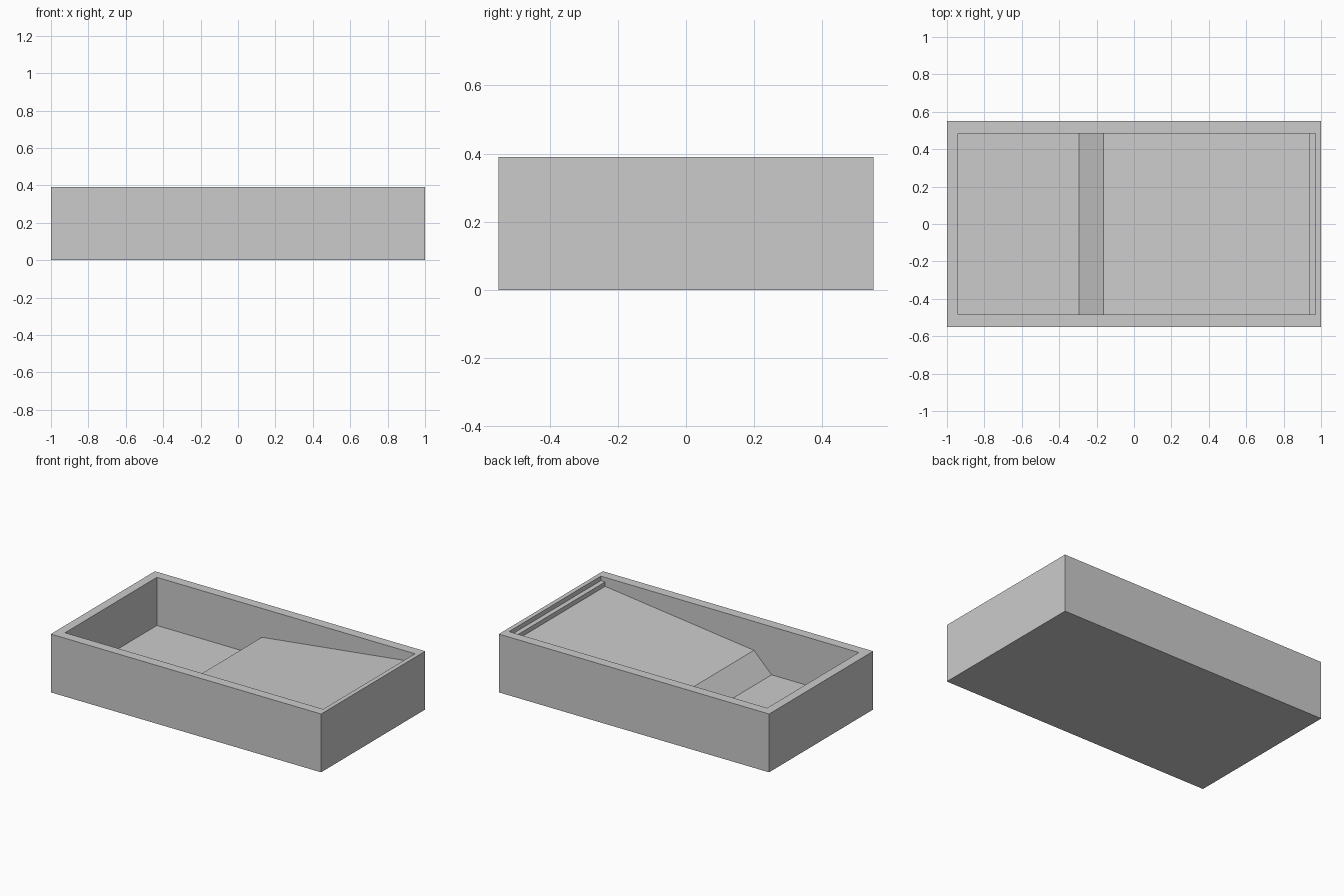
import bpy
import bmesh

if "Cube" in bpy.data.objects:
    bpy.data.objects.remove(bpy.data.objects["Cube"])

LENGTH, WIDTH, HEIGHT = 2.0, 1.10, 0.39
INNER_Y = 0.485


def extrude_profile(name, profile, half_width):
    """Solid made from an (x, z) profile extruded along y."""
    bm = bmesh.new()
    face = bm.faces.new([bm.verts.new((x, -half_width, z)) for x, z in profile])
    ext = bmesh.ops.extrude_face_region(bm, geom=[face])
    verts = [g for g in ext["geom"] if isinstance(g, bmesh.types.BMVert)]
    bmesh.ops.translate(bm, verts=verts, vec=(0, 2 * half_width, 0))
    bmesh.ops.recalc_face_normals(bm, faces=bm.faces)
    mesh = bpy.data.meshes.new(name)
    bm.to_mesh(mesh)
    bm.free()
    obj = bpy.data.objects.new(name, mesh)
    bpy.context.collection.objects.link(obj)
    return obj


# Outer block of the tray
hx = LENGTH / 2
tray = extrude_profile(
    "tray_body", [(-hx, 0), (hx, 0), (hx, HEIGHT), (-hx, HEIGHT)], WIDTH / 2)

# Cavity: deep well, steep bank, long shallow ramp, narrow end ledge
cavity = extrude_profile("cavity_cutter", [
    (-0.94, 0.5), (-0.94, 0.068), (-0.294, 0.068), (-0.163, 0.197),
    (0.938, 0.33), (0.938, 0.36), (0.97, 0.36), (0.97, 0.5)], INNER_Y)
cavity.hide_render = True
cavity.display_type = 'WIRE'

# Carve the cavity out of the block
cut = tray.modifiers.new("carve_cavity", 'BOOLEAN')
cut.operation = 'DIFFERENCE'
cut.solver = 'EXACT'
cut.object = cavity
